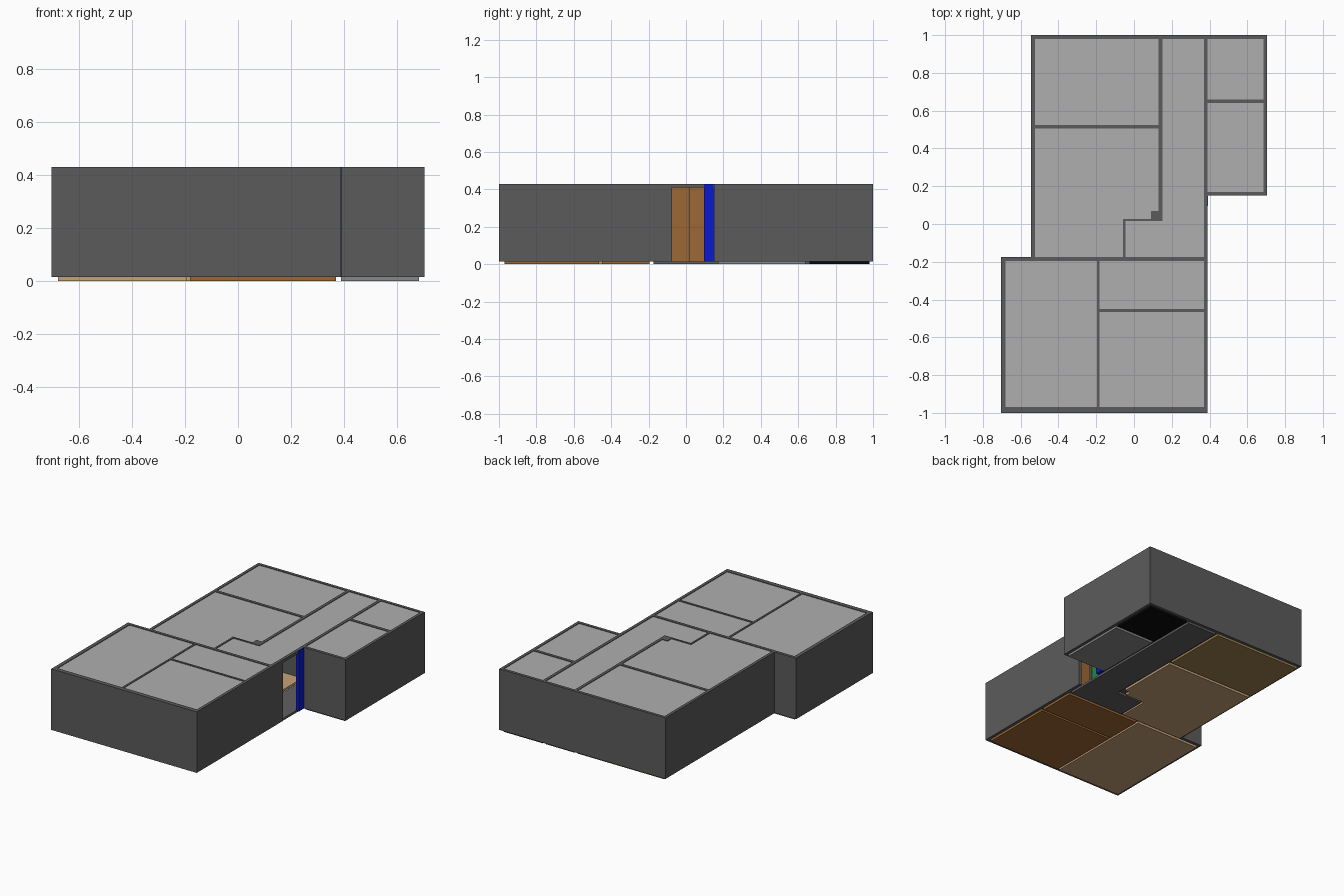
import bpy, bmesh

if "Cube" in bpy.data.objects:
    bpy.data.objects.remove(bpy.data.objects["Cube"])

Z0, Z1, TOP = 0.015, 0.41, 0.43


def mat(name, r, g, b):
    m = bpy.data.materials.new(name)
    m.diffuse_color = (r, g, b, 1)
    m.use_nodes = True
    m.node_tree.nodes["Principled BSDF"].inputs["Base Color"].default_value = m.diffuse_color
    return m


WALL = mat("wall_grey", 0.105, 0.105, 0.105)
CEIL = mat("ceiling_grey", 0.43, 0.43, 0.43)
TAN = mat("light_wood", 0.58, 0.36, 0.19)
BROWN = mat("brown_wood", 0.34, 0.14, 0.035)
OLIVE = mat("olive_wood", 0.34, 0.22, 0.08)
SLATE = mat("slate", 0.12, 0.115, 0.12)
TILE = mat("grey_tile", 0.25, 0.25, 0.25)
BLACK = mat("black_tile", 0.003, 0.003, 0.003)
BLUE = mat("blue", 0.003, 0.01, 0.6)
GREEN = mat("green", 0.03, 0.35, 0.08)


def prism(name, pts, z0, z1, m):
    """Extrude a plan outline between two heights."""
    me = bpy.data.meshes.new(name)
    bm = bmesh.new()
    f = bm.faces.new([bm.verts.new((x, y, z0)) for x, y in pts])
    r = bmesh.ops.extrude_face_region(bm, geom=[f])
    for v in r["geom"]:
        if isinstance(v, bmesh.types.BMVert):
            v.co.z = z1
    bmesh.ops.recalc_face_normals(bm, faces=bm.faces)
    bm.to_mesh(me)
    bm.free()
    me.materials.append(m)
    ob = bpy.data.objects.new(name, me)
    bpy.context.collection.objects.link(ob)
    return ob


def box(name, x0, x1, y0, y1, z0=Z0, z1=TOP, m=WALL):
    return prism(name, rect(x0, x1, y0, y1), z0, z1, m)


def rect(x0, x1, y0, y1):
    return [(x0, y0), (x1, y0), (x1, y1), (x0, y1)]


# outer walls
box("front_wall", -0.705, 0.39, -1, -0.97)
box("front_left_wall", -0.705, -0.68, -0.97, -0.195)
box("cross_wall", -0.705, 0.37, -0.195, -0.175)
box("left_wall", -0.545, -0.525, -0.175, 0.98)
box("back_wall", -0.545, 0.705, 0.98, 1)
box("wing_right_wall", 0.685, 0.705, 0.15, 0.98)
box("wing_front_wall", 0.39, 0.685, 0.15, 0.17)
box("right_wall", 0.37, 0.39, -0.97, -0.075)
box("entry_lintel", 0.37, 0.39, -0.075, 0.15, Z1, TOP)
box("hall_wing_wall", 0.37, 0.39, 0.15, 0.98)

# inner walls
box("front_divider", -0.195, -0.182, -0.97, -0.195)
box("front_room_divider", -0.182, 0.37, -0.465, -0.45)
box("back_divider", -0.525, 0.13, 0.505, 0.525)
box("wing_divider", 0.39, 0.685, 0.64, 0.66)
box("hall_wall_near", 0.13, 0.15, 0.015, 0.27)
box("hall_wall_far", 0.13, 0.15, 0.44, 0.98)
box("hall_door_lintel", 0.13, 0.15, 0.27, 0.44, 0.39, TOP)
box("hall_pillar", 0.09, 0.13, 0.015, 0.07)
box("niche_back_wall", -0.057, 0.09, 0.015, 0.027)
box("niche_side_wall", -0.057, -0.045, -0.175, 0.015)

# room outlines shared by floors and ceilings
middle = [(-0.525, -0.175), (-0.057, -0.175), (-0.057, 0.027), (0.09, 0.027),
          (0.09, 0.07), (0.13, 0.07), (0.13, 0.505), (-0.525, 0.505)]
hall = [(-0.045, -0.175), (0.37, -0.175), (0.37, 0.98), (0.15, 0.98),
        (0.15, 0.015), (-0.045, 0.015)]
rooms = [
    ("front_left_room", rect(-0.68, -0.195, -0.97, -0.195), TAN),
    ("front_right_room", rect(-0.182, 0.37, -0.97, -0.465), BROWN),
    ("small_front_room", rect(-0.182, 0.37, -0.45, -0.195), BROWN),
    ("middle_room", middle, TAN),
    ("back_room", rect(-0.525, 0.13, 0.525, 0.98), OLIVE),
    ("hall", hall, SLATE),
    ("wing_front_room", rect(0.39, 0.685, 0.17, 0.64), TILE),
    ("wing_back_room", rect(0.39, 0.685, 0.66, 0.98), BLACK),
]
for name, pts, m in rooms:
    prism(name + "_floor", pts, 0, Z0, m)
    prism(name + "_ceiling", pts, Z1, TOP - 0.004, CEIL)

# entry post and door panels seen through the entrance
box("entry_post", 0.368, 0.389, 0.095, 0.15, Z0, Z1, BLUE)
box("entry_post_face", 0.389, 0.392, 0.095, 0.148, Z0, TOP, BLUE)
box("niche_door", -0.045, -0.037, -0.165, 0.013, Z0, Z1, BROWN)
box("hall_panel", 0.15, 0.156, 0.015, 0.12, Z0, Z1, BROWN)
box("front_room_door", 0.225, 0.34, -0.175, -0.167, Z0, 0.39, BROWN)
box("small_room_door", 0.09, 0.205, -0.175, -0.167, Z0, 0.39, GREEN)
